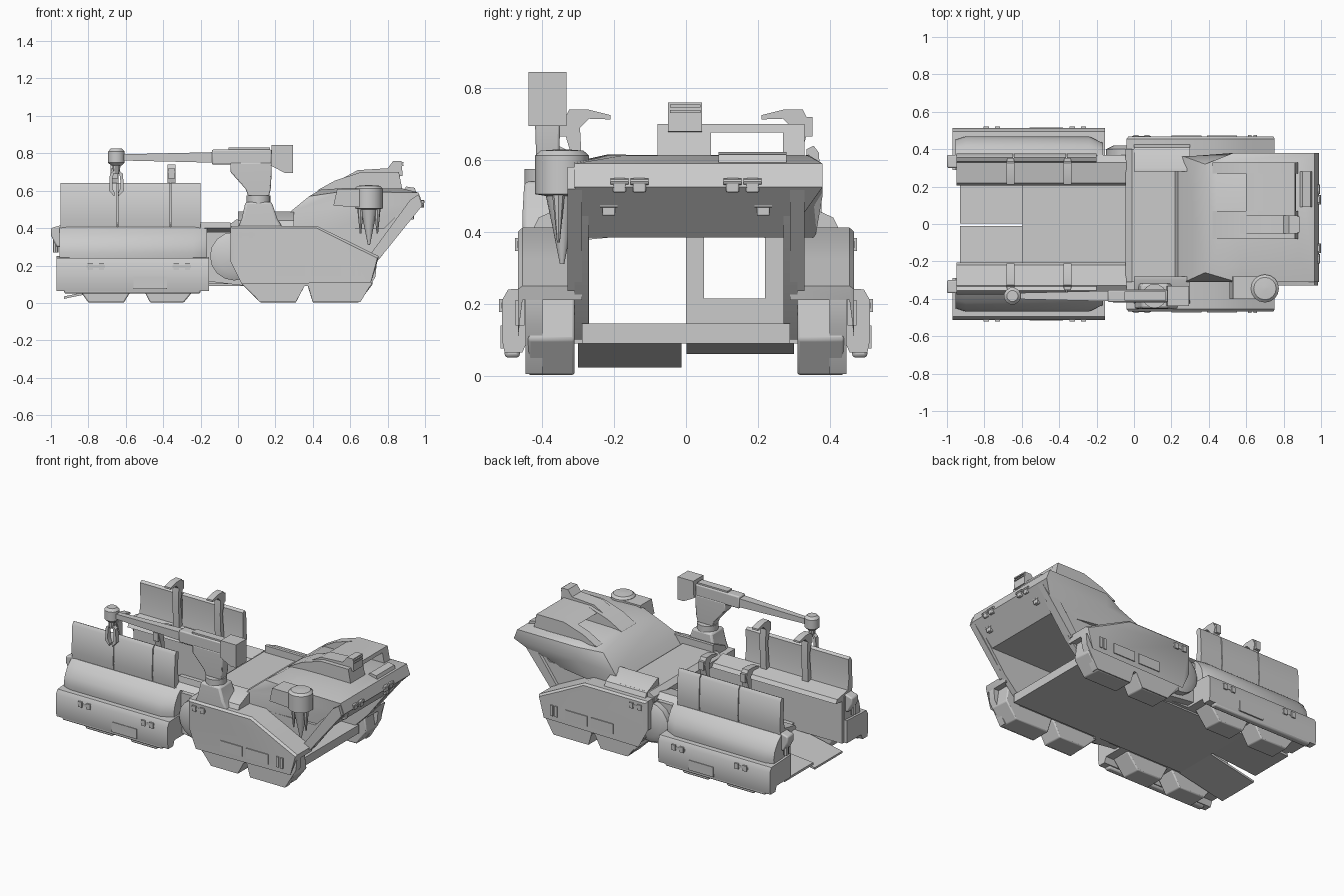
import bpy, bmesh, math
from mathutils import Vector


def finish(name, bm, bevel=0.0, angle=35):
    bmesh.ops.recalc_face_normals(bm, faces=bm.faces)
    me = bpy.data.meshes.new(name)
    bm.to_mesh(me)
    bm.free()
    ob = bpy.data.objects.new(name, me)
    bpy.context.collection.objects.link(ob)
    if bevel:
        m = ob.modifiers.new("bevel", "BEVEL")
        m.width, m.segments, m.limit_method = bevel, 2, 'ANGLE'
    bpy.ops.object.select_all(action='DESELECT')
    ob.select_set(True)
    bpy.context.view_layer.objects.active = ob
    bpy.ops.object.shade_smooth_by_angle(angle=math.radians(angle))
    return ob


def loft(name, rings, bevel=0.0, angle=35):
    bm = bmesh.new()
    vs = [[bm.verts.new(p) for p in r] for r in rings]
    n = len(rings[0])
    for a, b in zip(vs, vs[1:]):
        for i in range(n):
            j = (i + 1) % n
            bm.faces.new((a[i], a[j], b[j], b[i]))
    bm.faces.new(vs[0])
    bm.faces.new(vs[-1])
    return finish(name, bm, bevel, angle)


def side(name, pts, y0, y1, **k):      # x-z profile extruded along y
    return loft(name, [[(x, y, z) for x, z in pts] for y in (y0, y1)], **k)


def cross(name, pts, x0, x1, s=1, **k):  # y-z section extruded along x
    return loft(name, [[(x, s * y, z) for y, z in pts] for x in (x0, x1)], **k)


def box(name, x0, x1, y0, y1, z0, z1, **k):
    return side(name, [(x0, z0), (x1, z0), (x1, z1), (x0, z1)], y0, y1, **k)


def tube(name, stations, n=12, **k):   # rings of (centre, radius) along a path
    d = (Vector(stations[-1][0]) - Vector(stations[0][0])).normalized()
    u = d.orthogonal().normalized()
    v = d.cross(u)
    t = [2 * math.pi * i / n for i in range(n)]
    return loft(name, [[Vector(c) + r * (math.cos(a) * u + math.sin(a) * v) for a in t]
                       for c, r in stations], **k)


def latch(name, x, y, z, s, w=0.05):
    box(name, x - w, x + w, s * (y - .01), s * (y + .006), z - .008, z + .008)
    for d in (-.6, .6):
        box(name + "_clip", x + d * w - .014, x + d * w + .014,
            s * (y - .01), s * (y + .012), z - .018, z + .018)


# parts repeated on both sides
for s in (-1, 1):
    tag = "_left" if s > 0 else "_right"
    # rear cargo pod: protruding lower lip, bulging upper body
    cross("pod_lip" + tag, [(.29, .1), (.44, .1), (.455, .065), (.505, .065), (.512, .1),
                            (.512, .21), (.495, .24), (.29, .25)], -.97, -.155, s)
    pod = [(.29, .2), (.46, .22), (.468, .27), (.455, .32), (.42, .37), (.375, .405), (.29, .405)]
    loft("pod_body" + tag, [[(x, s * (.29 + (y - .29) * k), z) for y, z in pod]
                            for x, k in ((-.955, .9), (-.9, 1), (-.24, 1), (-.165, .8))])
    box("pod_skirt" + tag, -.93, -.2, s * .462, s * .505, .05, .1, bevel=.01)
    for x in (-.76, -.3):
        latch("pod_latch" + tag, x, .508, .195, s)
    box("pod_hatch" + tag, -.56, -.38, s * .5, s * .516, .075, .14)
    # inner bed wall and coping
    box("bed_wall" + tag, -.95, .05, s * .27, s * .31, .1, .4)
    cross("bed_coping" + tag, [(.205, .385), (.31, .375), (.37, .4), (.33, .43), (.22, .41)],
          -.95, -.04, s)
    side("rear_post" + tag, [(-1, .36), (-.97, .3), (-.93, .3), (-.93, .42), (-1, .4)],
         s * .3, s * .37, bevel=.008)
    tube("rear_post_pin" + tag, [((-.975, s * .35, .27), .015), ((-.975, s * .35, .38), .015)], 8)
    # raised cargo side panels
    for x0, x1 in ((-.95, -.647), (-.642, -.363), (-.358, -.2)):
        cross("side_panel" + tag, [(.325, .4), (.37, .385), (.378, .45), (.37, .62),
                                   (.355, .64), (.335, .63), (.34, .5)], x0, x1, s)
    # hooks over the panels
    for x in (-.66, -.355):
        cross("panel_hook" + tag, [(.335, .4), (.315, .6), (.345, .7), (.325, .74), (.27, .74),
                                   (.21, .725), (.21, .713), (.27, .715), (.295, .69),
                                   (.29, .6), (.3, .4)], x - .022, x + .022, s)
        box("hook_latch" + tag, x - .018, x + .018, s * .33, s * .352, .665, .72)
    # track units
    for a, b, c, d in ((-.87, -.80, -.61, -.55), (-.52, -.47, -.29, -.21),
                       (.02, .12, .31, .36), (.37, .40, .645, .72)):
        side("track_unit" + tag, [(a, .1), (b, .002), (c, .002), (d, .1), (d - .02, .23),
                                  (a + .02, .23)], s * .31, s * .44, bevel=.007)
    # front track cover and fender
    side("track_cover" + tag, [(.0, .215), (0, .15), (.115, .005), (.31, .005), (.355, .09),
                               (.375, .09), (.4, .005), (.655, .005), (.735, .14), (.742, .215)],
         s * .4, s * .446)
    a = [(-.04, .22), (-.04, .412), (.42, .412), (.6, .325), (.752, .25), (.742, .21)]
    b = [(.02, .1), (-.03, .4), (.42, .4), (.59, .315), (.745, .24), (.71, .11)]
    loft("fender" + tag, [[(x, s * .29, z) for x, z in a], [(x, s * .455, z) for x, z in a],
                          [(x, s * .468, z) for x, z in b]])
    for x in (.2, .39):
        box("fender_plate" + tag, x, x + .16, s * .45, s * .474, .14, .205)
    latch("fender_latch" + tag, .04, .464, .365, s)
    for x in (.61, .64):
        box("cover_vent" + tag, x, x + .018, s * .45, s * .475, .14, .21)
    # shoulder on top of fender
    cross("fender_shoulder" + tag, [(.28, .4), (.43, .4), (.41, .44), (.3, .49), (.28, .49)],
          .0, .3, s)
    # inner front wall with diagonal nose brace
    side("nose_wall" + tag, [(0, .1), (.62, .1), (.76, .24), (.98, .53), (.94, .56),
                             (.78, .4), (0, .4)], s * .272, s * .31)
    side("nose_brace" + tag, [(.7, .25), (.755, .235), (.985, .52), (.965, .58), (.92, .55)],
         s * .29, s * .33)
    # articulation joint
    tube("joint_drum" + tag, [((-.02, s * .3, .25), .13), ((-.02, s * .4, .25), .13),
                              ((-.02, s * .42, .25), .09)], 16)
    side("joint_arm" + tag, [(-.2, .12), (.05, .09), (.05, .38), (-.2, .38)], s * .28, s * .36)
    # nose hinges
    for y, x, z in ((.13, .995, .54), (.185, .99, .54), (.215, .94, .475)):
        box("nose_hinge" + tag, x - .03, x, s * y - .018, s * y + .018, z - .03, z + .01, bevel=.004)
        tube("hinge_pin" + tag, [((x - .005, s * y - .025, z), .009), ((x - .005, s * y + .025, z), .009)], 8)

# floor and rear ramps
box("hull_floor", -.6, .68, -.29, .29, .09, .145)
side("ramp_right", [(-.6, .09), (-.6, .105), (-.93, .035), (-.93, .022)], -.3, -.012)
side("ramp_left", [(-.6, .09), (-.6, .105), (-.93, .075), (-.93, .06)], .002, .3)

# cross hull and cabin bulkhead
side("cross_hull", [(-.045, .385), (-.045, .42), (-.01, .445), (.22, .445), (.3, .385)], -.31, .4)
box("bulkhead_sill", .1, .13, 0, .28, .14, .215)
box("bulkhead_post", .1, .13, 0, .05, .14, .39)
box("bulkhead_jamb", .1, .13, .22, .28, .14, .39)

# cab body with overhanging nose
loft("cab", [
    [(.2, -.31, .385), (.45, -.31, .385), (.86, -.28, .385), (.86, .28, .385), (.45, .36, .385), (.2, .36, .385)],
    [(.27, -.31, .48), (.5, -.3, .52), (.99, -.31, .525), (.99, .38, .525), (.53, .38, .5), (.27, .36, .48)],
    [(.38, -.26, .57), (.55, -.31, .595), (.965, -.31, .59), (.965, .38, .59), (.53, .38, .59), (.38, .32, .57)],
    [(.44, -.14, .605), (.58, -.22, .615), (.88, -.18, .612), (.88, .34, .612), (.56, .34, .615), (.44, .3, .605)]])
# open roof housing with slot
roof = [(.42, .6), (.52, .655), (.66, .7), (.86, .7), (.88, .6)]
side("roof_housing_right", roof, -.08, .07)
side("roof_housing_left", roof, .27, .33)
side("roof_cover", [(.6, .677), (.66, .7), (.86, .7), (.865, .677)], .06, .28)
side("roof_ridge", [(.53, .65), (.64, .71), (.8, .72), (.83, .76), (.875, .76), (.88, .68)], -.05, .045)
for z in (.735, .75):
    box("ridge_lamp", .87, .884, -.045, .04, z - .004, z + .004)
side("front_bar", [(.88, .6), (.955, .585), (.945, .615), (.9, .622)], .09, .28)

# side turret on the cab
c = (.7, -.345)
tube("turret", [((*c, .31), .006), ((*c, .42), .028), ((*c, .5), .045), ((*c, .505), .075),
                ((*c, .612), .075), ((*c, .626), .06), ((*c, .63), .01)], 16)
side("turret_mount", [(.51, .52), (.68, .51), (.68, .61), (.53, .61)], -.4, -.28)
for dx in (-.045, .045):
    tube("turret_spike", [((.7 + dx, -.355, .37), .004), ((.7 + dx, -.355, .51), .018)], 8)

# crane pedestal and slewing neck
yc = -.385


def slab(x0, x1, w, z):
    return [(x0, yc - w, z), (x1, yc - w, z), (x1, yc + w, z), (x0, yc + w, z)]


loft("crane_base", [slab(.0, .24, .07, .4), slab(.02, .21, .07, .45), slab(.04, .18, .065, .54)], bevel=.012)
tube("crane_ring", [((.11, yc, .53), .065), ((.11, yc, .575), .065)], 16)
loft("crane_neck", [slab(.055, .165, .03, .57), slab(.04, .175, .032, .61), slab(-.04, .18, .035, .7),
                    slab(-.04, .18, .035, .75)], bevel=.006)
# crane boom, counterweight and grab
box("boom_housing", -.14, .18, yc - .033, yc + .033, .74, .82, bevel=.008)
box("boom_cap", -.05, .17, yc - .025, yc + .025, .81, .83)
side("counterweight", [(.175, .735), (.25, .695), (.293, .695), (.293, .845), (.18, .845)],
     yc - .053, yc + .053)
loft("boom", [[(x, yc + a * w, .778 + b * w) for a, b in ((-1, -1), (1, -1), (1, 1), (-1, 1))]
              for x, w in ((-.13, .028), (-.64, .016))])
tube("boom_tip", [((-.65, yc, .735), .03), ((-.65, yc, .75), .046), ((-.65, yc, .81), .046),
                  ((-.65, yc, .826), .03)], 12)
tube("grab_wrist", [((-.65, yc, .69), .018), ((-.65, yc, .74), .022)], 10)
for d in (-1, 1):
    side("grab_finger", [(-.65 + d * p, z) for p, z in ((.01, .71), (.035, .69), (.04, .6),
                         (.012, .57), (.008, .585), (.022, .615), (.02, .67))], yc - .014, yc + .014)
